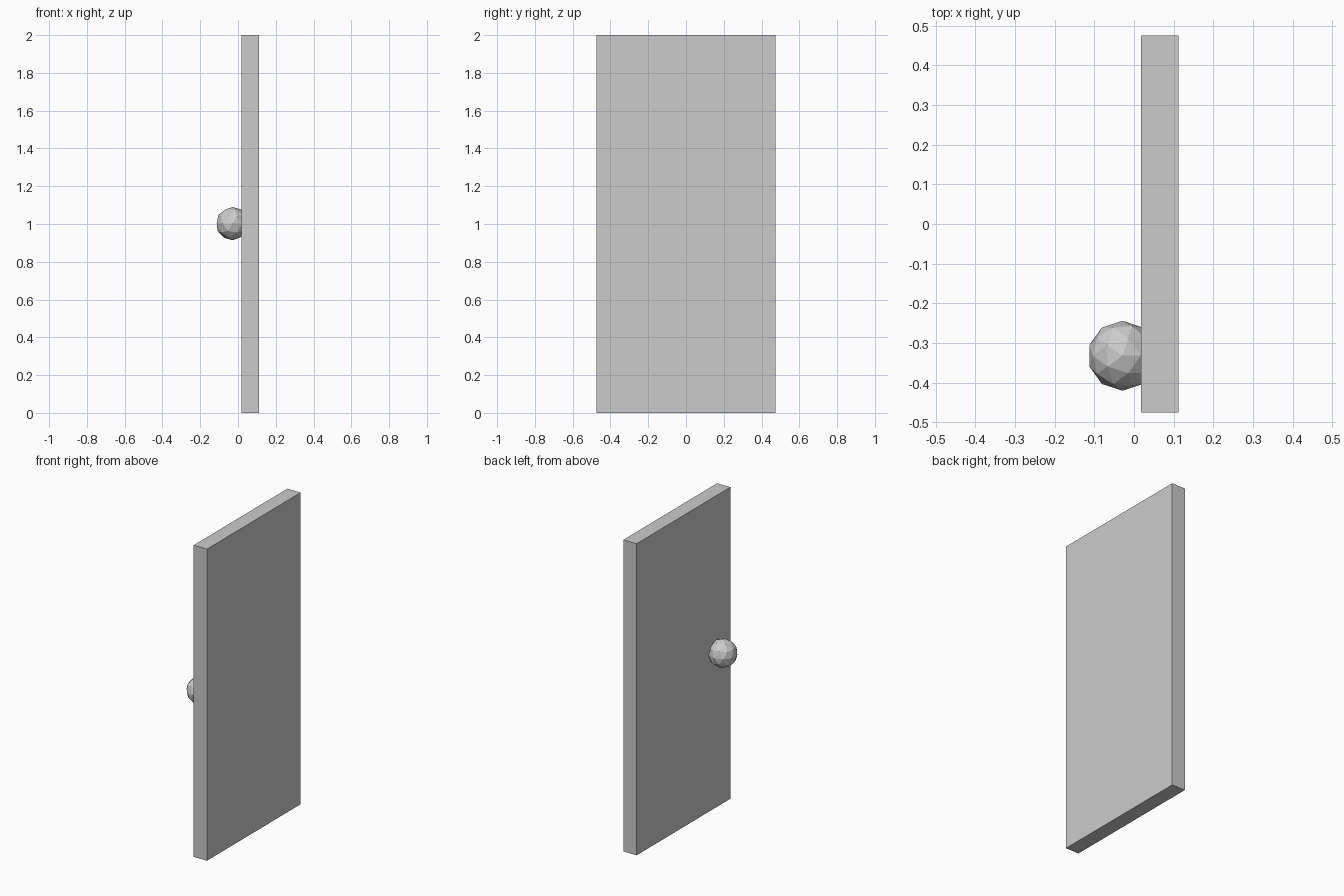
import bpy

if "Cube" in bpy.data.objects:
    bpy.data.objects.remove(bpy.data.objects["Cube"])

# Door slab
bpy.ops.mesh.primitive_cube_add(size=1, location=(0.065, 0, 1))
door = bpy.context.object
door.name = "door_panel"
door.scale = (0.094, 0.95, 2.0)
bpy.ops.object.transform_apply(location=False, rotation=False, scale=True)

# Faceted round knob, partly sunk into the door
bpy.ops.mesh.primitive_ico_sphere_add(subdivisions=2, radius=0.088,
                                      location=(-0.029, -0.332, 1.002))
bpy.context.object.name = "door_knob"
